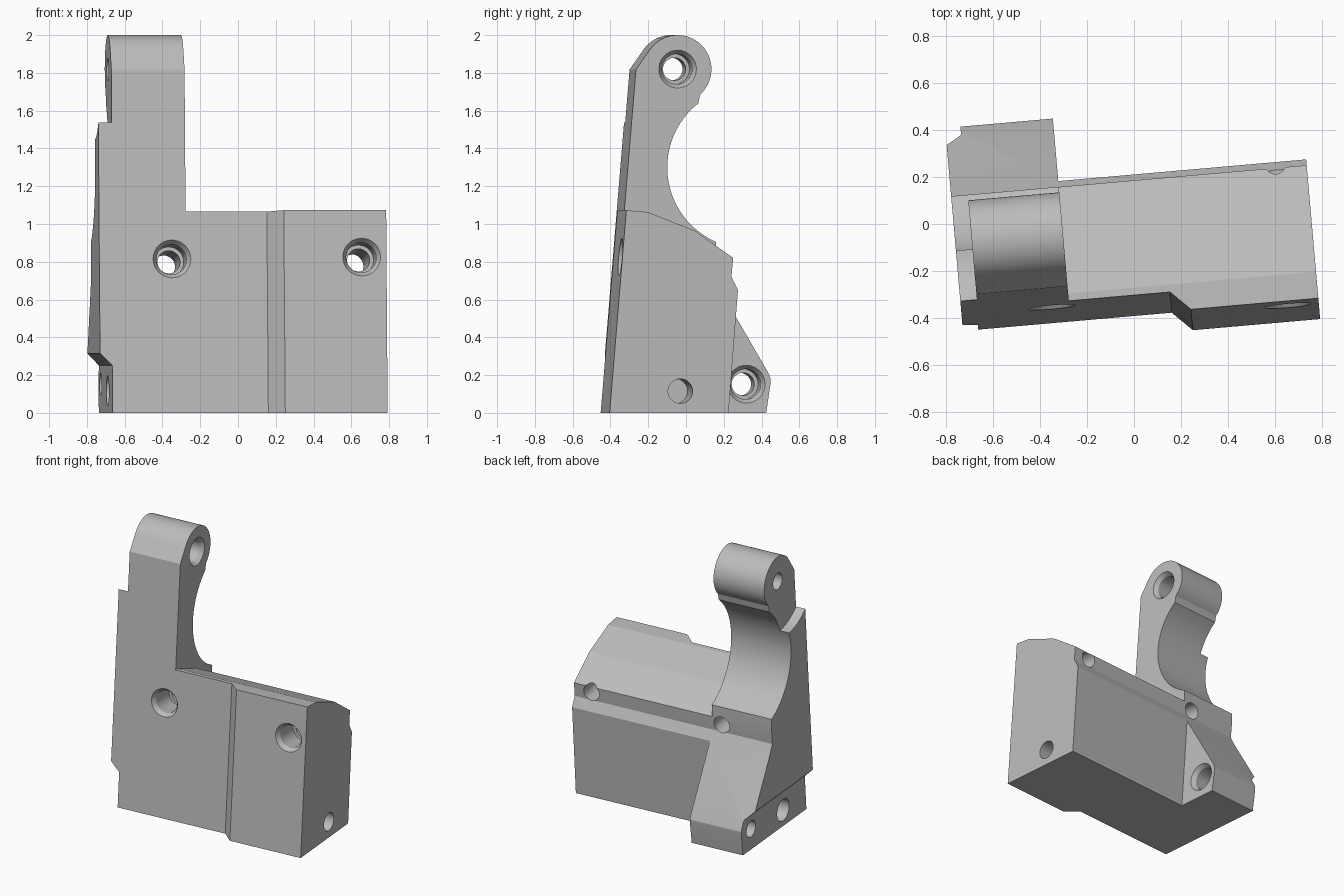
import bpy, bmesh
from math import radians, sin, cos
from mathutils import Vector, Matrix

cube = bpy.data.objects.get("Cube")
if cube:
    bpy.data.objects.remove(cube, do_unlink=True)

LEAN = 0.083          # backward lean of the front face per unit of height
RIGHT, LEFT = 0.754, -0.765
LUG_RIGHT, LUG_LEFT = -0.305, -0.694
EYE = (-0.018, 1.82)  # centre of the upper eye in the side profile

grey = bpy.data.materials.new("plain grey")
grey.use_nodes = True
grey.diffuse_color = (0.5, 0.5, 0.5, 1)
grey.node_tree.nodes["Principled BSDF"].inputs["Base Color"].default_value = (0.5, 0.5, 0.5, 1)


def loft(name, rings):
    """Closed solid through matching rings of points."""
    bm = bmesh.new()
    loops = [[bm.verts.new(p) for p in ring] for ring in rings]
    n = len(loops[0])
    for a, b in zip(loops, loops[1:]):
        for i in range(n):
            j = (i + 1) % n
            bm.faces.new((a[i], a[j], b[j], b[i]))
    bm.faces.new(loops[0])
    bm.faces.new(loops[-1])
    bmesh.ops.recalc_face_normals(bm, faces=bm.faces)
    mesh = bpy.data.meshes.new(name)
    bm.to_mesh(mesh)
    bm.free()
    mesh.materials.append(grey)
    obj = bpy.data.objects.new(name, mesh)
    bpy.context.collection.objects.link(obj)
    return obj


def side_prism(name, profile, x0, x1):
    return loft(name, [[(x, y, z) for y, z in profile] for x in (x0, x1)])


def bore(name, start, direction, stations, seg=40):
    """Stepped round tool; stations are (depth, radius)."""
    turn = Vector(direction).to_track_quat('Z', 'Y')
    rings = []
    for depth, r in stations:
        rings.append([Vector(start) + turn @ Vector((r * cos(radians(360 * i / seg)),
                      r * sin(radians(360 * i / seg)), depth)) for i in range(seg)])
    return loft(name, rings)


def arc(center, r, a0, a1, steps):
    return [(center[0] + r * cos(radians(a0 + (a1 - a0) * i / steps)),
             center[1] + r * sin(radians(a0 + (a1 - a0) * i / steps))) for i in range(steps + 1)]


def combine(target, tool, operation):
    mod = target.modifiers.new("combine", 'BOOLEAN')
    mod.operation = operation
    mod.solver = 'EXACT'
    mod.object = tool
    bpy.context.view_layer.objects.active = target
    bpy.ops.object.modifier_apply(modifier=mod.name)
    bpy.data.objects.remove(tool, do_unlink=True)


# Long block with sloping top and a groove along the back
groove = [(0.185, 0.82), (0.175, 0.72), (0.21, 0.65)]
bracket = side_prism("bracket", [(-0.472, 0), (-0.383, 1.073), (-0.27, 1.063), (-0.02, 0.965)]
                     + groove + [(0.16, 0)], -0.5, RIGHT)

# Upright arm: round eye, concave back, and sloping foot
arm_profile = [(-0.47, 0), (-0.47, 1.49)]
arm_profile += arc(EYE, 0.18, 147, -48, 30)
arm_profile += arc((0.357, 1.3), 0.43, 128, 246.5, 24)
arm_profile += groove + [(0.465, 0.21), (0.477, 0.18), (0.475, 0.15), (0.453, 0)]
combine(bracket, side_prism("arm", arm_profile, LEFT, LUG_RIGHT), 'UNION')

# Leaning front recess with a slanted step
plan = [(-1.2, -0.39), (0.127, -0.39), (0.21, -0.472), (0.21, -0.9), (-1.2, -0.9)]
combine(bracket, loft("front_recess", [[(x, y + LEAN * z, z) for x, y in plan] for z in (-0.2, 2.3)]),
        'DIFFERENCE')

# Undercut at the left of the foot
under = [(LUG_LEFT - 0.006, -0.2), (LUG_LEFT - 0.006, 0.25), (-0.8, 0.35), (-1, 0.35), (-1, -0.2)]
combine(bracket, loft("foot_undercut", [[(x, y, z) for x, z in under] for y in (-1, 1)]), 'DIFFERENCE')

# Round clearance beside the eye
combine(bracket, bore("eye_clearance", (LUG_LEFT, *EYE), (-1, 0, 0), [(0, 0.375), (0.3, 0.375)], 64),
        'DIFFERENCE')

# Stepped through holes
stepped = [(-0.015, 0.11), (0.03, 0.08), (0.2, 0.08), (0.2, 0.06), (0.9, 0.06)]
through = [
    ("front_left_hole", (-0.379, -0.322, 0.815), (0, 1, -LEAN)),
    ("front_right_hole", (0.622, -0.4035, 0.825), (0, 1, -LEAN)),
    ("eye_hole", (LUG_RIGHT, *EYE), (-1, 0, 0)),
    ("foot_hole", (LUG_RIGHT, 0.347, 0.152), (-1, 0, 0)),
]
for name, start, direction in through:
    combine(bracket, bore(name, start, direction, stepped), 'DIFFERENCE')

# Blind holes in both ends
combine(bracket, bore("right_end_hole", (RIGHT, -0.096, 0.115), (-1, 0, 0),
                      [(-0.1, 0.065), (0.3, 0.065)]), 'DIFFERENCE')
combine(bracket, bore("left_end_hole", (LUG_LEFT, -0.08, 0.118), (1, 0, 0),
                      [(-0.1, 0.08), (0.3, 0.08)]), 'DIFFERENCE')

# Turn slightly about the vertical and shade
bracket.data.transform(Matrix.Rotation(radians(5), 4, 'Z'))
for other in bpy.context.selected_objects:
    other.select_set(False)
bracket.select_set(True)
bpy.context.view_layer.objects.active = bracket
bpy.ops.object.shade_smooth_by_angle(angle=radians(12))
